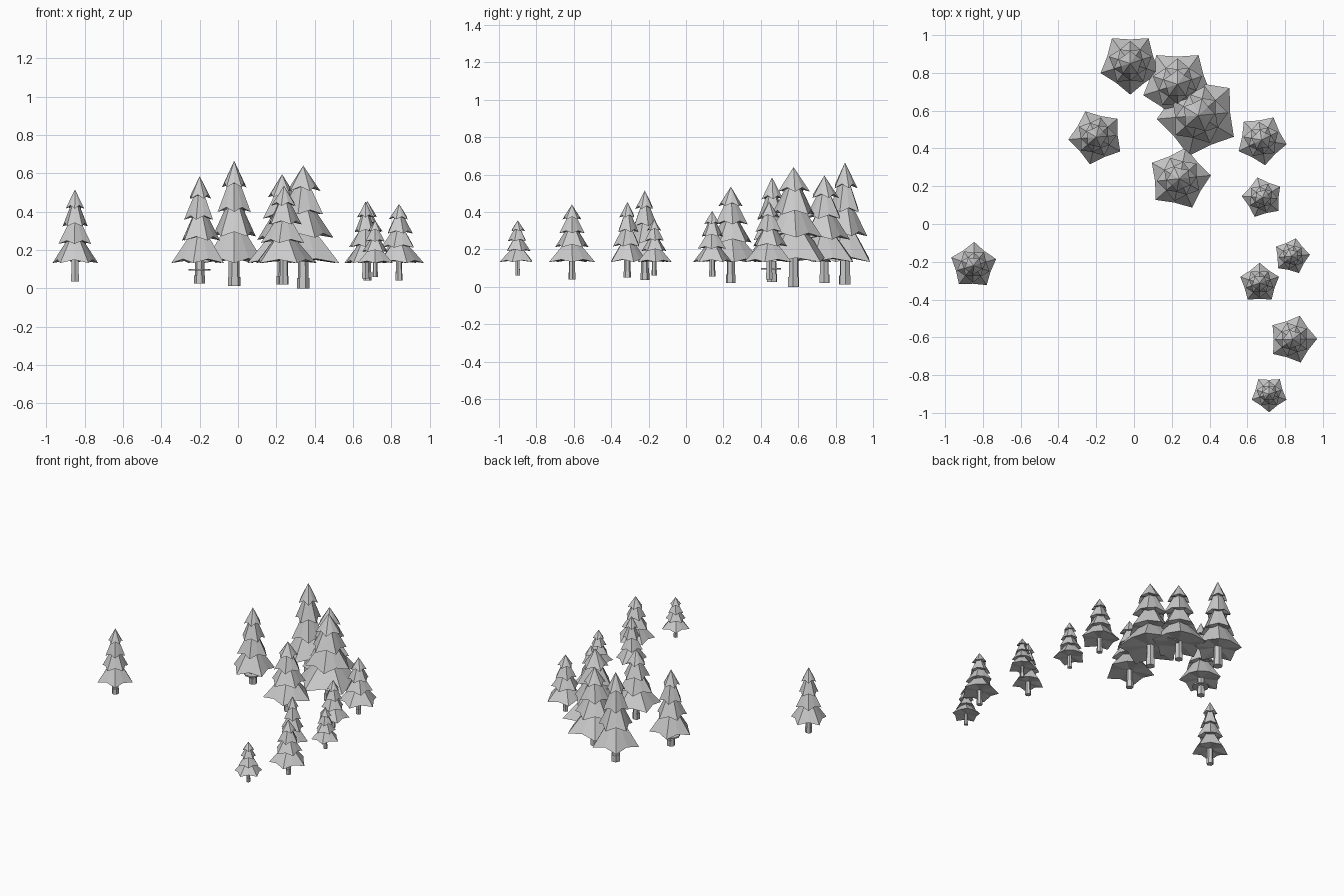
import bpy, bmesh, math

if "Cube" in bpy.data.objects:
    bpy.data.objects.remove(bpy.data.objects["Cube"])

grey = bpy.data.materials.new("plain grey")
grey.diffuse_color = (0.6, 0.6, 0.6, 1)
grey.use_nodes = True
grey.node_tree.nodes["Principled BSDF"].inputs["Base Color"].default_value = grey.diffuse_color

SKIRT = 0.132   # height of the lowest branch tips
# branch tiers: tip height, radius, top height, top radius (fractions of crown)
TIERS = [(0.00, 1.00, 0.31, 0.36),
         (0.26, 0.72, 0.55, 0.27),
         (0.50, 0.55, 0.78, 0.20),
         (0.74, 0.41, 1.00, 0.00)]


def ring(bm, radii, heights, turn):
    n = len(radii)
    return [bm.verts.new((r * math.cos(turn + 2 * math.pi * i / n),
                          r * math.sin(turn + 2 * math.pi * i / n), z))
            for i, (r, z) in enumerate(zip(radii, heights))]


def bridge(bm, a, b):
    n = len(a)
    for i in range(n):
        j = (i + 1) % n
        bm.faces.new((a[i], a[j], b[j], b[i]))


def fan(bm, a, z):
    c = bm.verts.new((0, 0, z))
    for i in range(len(a)):
        bm.faces.new((a[i], a[(i + 1) % len(a)], c))


def finish(bm, name, x, y):
    bmesh.ops.recalc_face_normals(bm, faces=bm.faces)
    mesh = bpy.data.meshes.new(name)
    bm.to_mesh(mesh)
    bm.free()
    mesh.materials.append(grey)
    ob = bpy.data.objects.new(name, mesh)
    ob.location = (x, y, 0)
    bpy.context.collection.objects.link(ob)


def crown(x, y, apex, radius, turn):
    # five-pointed drooping skirts, each turned against the one below
    bm = bmesh.new()
    h = apex - SKIRT
    for k, (f, r, ft, rt) in enumerate(TIERS):
        a = math.radians(turn + 36 * k)
        z = SKIRT + f * h
        rim = ring(bm, [r * radius, 0.77 * r * radius] * 5,
                   [z, z + 0.045 * h] * 5, a)
        if rt:
            zt = SKIRT + ft * h
            top = ring(bm, [rt * radius, 0.85 * rt * radius] * 5, [zt] * 10, a)
            bridge(bm, rim, top)
            bm.faces.new(top)
        else:
            fan(bm, rim, apex)
        fan(bm, rim, z + 0.05 * h)
    finish(bm, "tree_crown", x, y)


def trunk(x, y, base, apex, turn):
    # six-sided stem with a slightly wider foot
    bm = bmesh.new()
    h = apex - SKIRT
    r, a = 0.063 * h, math.radians(turn)
    step = base + 0.4 * (SKIRT - base)
    loops = [ring(bm, [q] * 6, [z] * 6, a) for q, z in
             ((r, base), (r, step), (0.87 * r, step), (0.85 * r, SKIRT + 0.08 * h))]
    for lo, hi in zip(loops, loops[1:]):
        bridge(bm, lo, hi)
    bm.faces.new(loops[0])
    bm.faces.new(loops[-1])
    finish(bm, "tree_trunk", x, y)


# x, y, trunk foot, apex, branch radius, turn
TREES = [
    (-0.85, -0.22, 0.035, 0.515, 0.125, 88),
    (-0.20, 0.46, 0.025, 0.585, 0.148, 113),
    (-0.02, 0.85, 0.012, 0.665, 0.165, 126),
    (0.23, 0.74, 0.02, 0.595, 0.19, 54),
    (0.34, 0.575, 0.0, 0.64, 0.22, 113),
    (0.24, 0.24, 0.02, 0.535, 0.168, 78),
    (0.675, 0.445, 0.04, 0.455, 0.135, 62),
    (0.68, 0.14, 0.055, 0.405, 0.11, 104),
    (0.835, -0.17, 0.06, 0.36, 0.097, 77),
    (0.665, -0.313, 0.05, 0.453, 0.108, 90),
    (0.84, -0.61, 0.04, 0.44, 0.13, 73),
    (0.715, -0.90, 0.06, 0.355, 0.097, 54),
]
for x, y, base, apex, radius, turn in TREES:
    crown(x, y, apex, radius, turn)
    trunk(x, y, base, apex, turn)

# thin collar around one trunk
bm = bmesh.new()
low = ring(bm, [0.057] * 10, [0.092] * 10, 0)
high = ring(bm, [0.057] * 10, [0.101] * 10, 0)
bridge(bm, low, high)
bm.faces.new(low)
bm.faces.new(high)
finish(bm, "trunk_collar", -0.20, 0.455)
